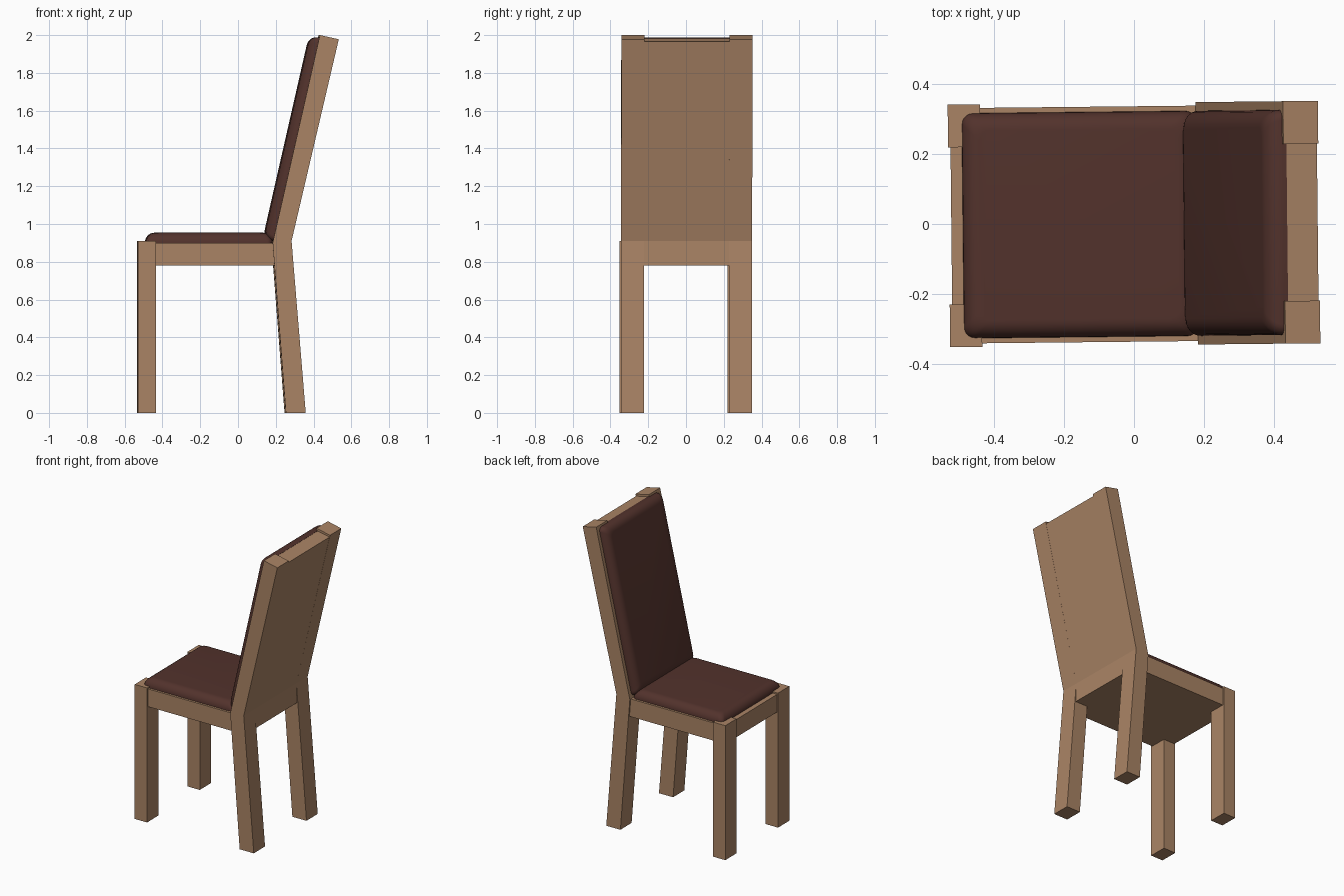
import bpy, bmesh, math
from mathutils import Matrix, Vector

if "Cube" in bpy.data.objects:
    bpy.data.objects.remove(bpy.data.objects["Cube"])

YAW = Matrix.Rotation(math.radians(0.6), 4, 'Z')


def material(name, rgb):
    m = bpy.data.materials.new(name)
    m.diffuse_color = (*rgb, 1)
    m.use_nodes = True
    m.node_tree.nodes["Principled BSDF"].inputs["Base Color"].default_value = m.diffuse_color
    return m


wood = material("light wood", (0.40, 0.23, 0.13))
leather = material("brown leather", (0.085, 0.032, 0.025))


def finish(bm, name, mat, matrix=Matrix()):
    bmesh.ops.recalc_face_normals(bm, faces=bm.faces)
    bm.transform(YAW @ matrix)
    me = bpy.data.meshes.new(name)
    bm.to_mesh(me)
    bm.free()
    me.materials.append(mat)
    ob = bpy.data.objects.new(name, me)
    bpy.context.collection.objects.link(ob)
    return ob


def extrude_profile(name, pts, y0, y1):
    """Solid from an x-z outline, running from y0 to y1."""
    bm = bmesh.new()
    a = [bm.verts.new((x, y0, z)) for x, z in pts]
    b = [bm.verts.new((x, y1, z)) for x, z in pts]
    bm.faces.new(a)
    bm.faces.new(b)
    n = len(pts)
    for i in range(n):
        j = (i + 1) % n
        bm.faces.new((a[i], a[j], b[j], b[i]))
    return finish(bm, name, wood)


def rect(x0, x1, z0, z1):
    return [(x0, z0), (x1, z0), (x1, z1), (x0, z1)]


def cushion(name, hx, hy, height, inset, matrix):
    """Padded slab: rounded-rectangle rings shrinking along a quarter ellipse."""
    bm = bmesh.new()
    r, seg, steps = 0.03, 5, 7
    profile = [(0, -0.012)] + [
        (inset * (1 - math.cos(t)), height * math.sin(t))
        for t in (math.pi / 2 * k / steps for k in range(steps + 1))]
    rings = []
    for d, z in profile:
        ring = []
        for q, (sx, sy) in enumerate(((1, 1), (-1, 1), (-1, -1), (1, -1))):
            for k in range(seg + 1):
                a = math.pi / 2 * (q + k / seg)
                ring.append(bm.verts.new((sx * (hx - d - r) + r * math.cos(a),
                                          sy * (hy - d - r) + r * math.sin(a), z)))
        rings.append(ring)
    for lo, hi in zip(rings, rings[1:]):
        for i in range(len(lo)):
            j = (i + 1) % len(lo)
            bm.faces.new((lo[i], lo[j], hi[j], hi[i]))
    bm.faces.new(rings[0])
    bm.faces.new(rings[-1])
    ob = finish(bm, name, leather, matrix)
    bpy.context.view_layer.objects.active = ob
    ob.select_set(True)
    bpy.ops.object.shade_smooth_by_angle(angle=math.radians(40))
    ob.select_set(False)


# Legs: straight in front, bent leg-and-post at the back
post = [(0.25, 0), (0.355, 0), (0.28, 0.91), (0.53, 1.978), (0.43, 2.0), (0.18, 0.90)]
for side, s in (("left", 1), ("right", -1)):
    y0, y1 = sorted((s * 0.225, s * 0.347))
    extrude_profile("front_leg_" + side, rect(-0.53, -0.438, 0, 0.91), y0, y1)
    extrude_profile("back_post_" + side, post, y0, y1)

# Seat frame with closed underside
extrude_profile("seat_frame", rect(-0.523, 0.2, 0.78, 0.90), -0.337, 0.337)

# Back panel and rear apron between the posts
extrude_profile("back_panel", [(0.19, 0.78), (0.284, 0.78), (0.28, 0.91), (0.526, 1.965),
                               (0.434, 1.984), (0.188, 0.90)], -0.225, 0.225)

# Seat cushion
cushion("seat_cushion", 0.335, 0.322, 0.054, 0.05,
        Matrix.Translation((-0.155, 0, 0.90)))

# Back cushion, lying on the sloped front plane of the posts
lo, hi = Vector((0.182, 0, 0.91)), Vector((0.427, 0, 1.987))
u = (hi - lo).normalized()
v = Vector((0, 1, 0))
w = u.cross(v)
M = Matrix((u, v, w)).transposed().to_4x4()
M.translation = (lo + hi) / 2
cushion("back_cushion", (hi - lo).length / 2, 0.322, 0.05, 0.05, M)
